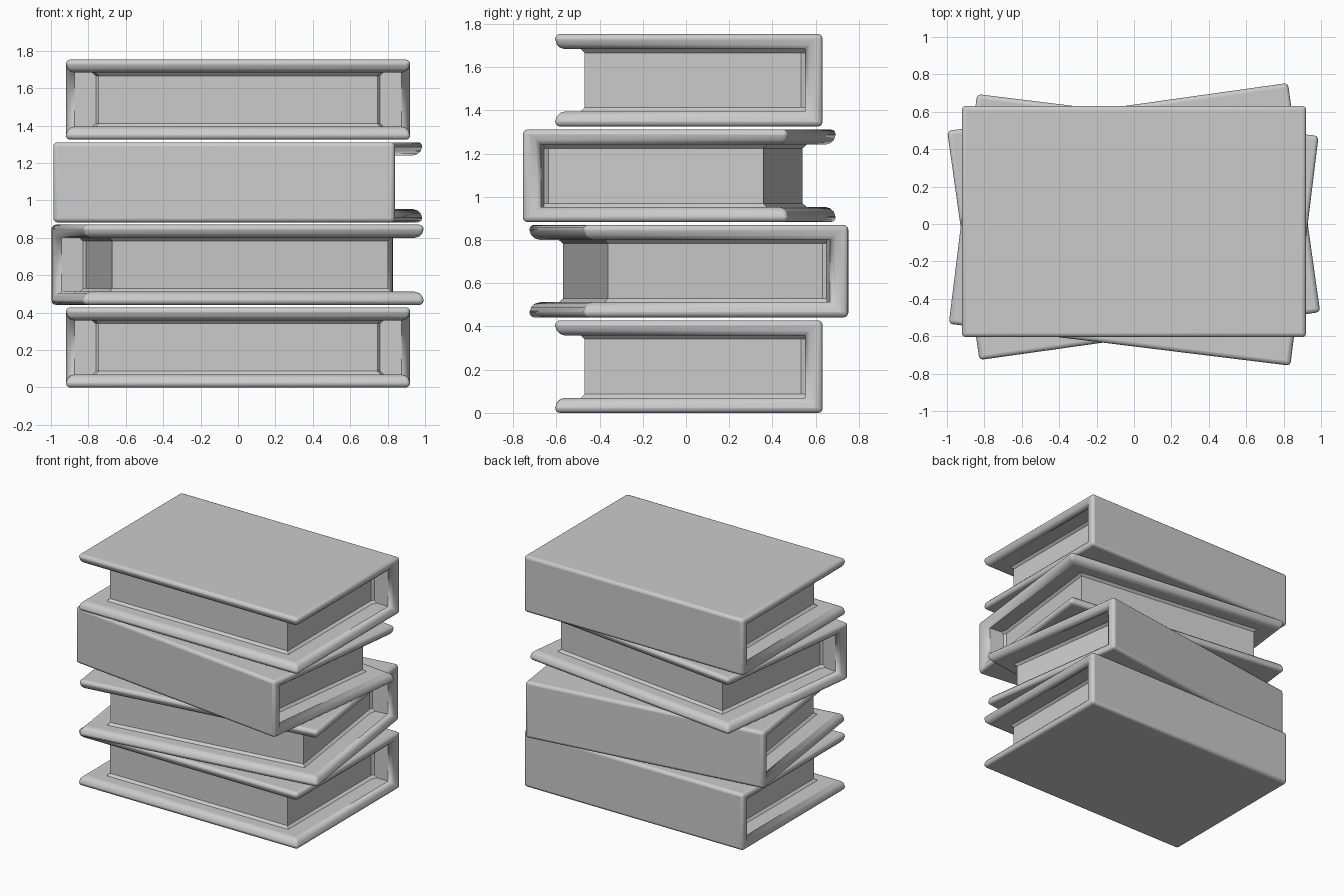
import bpy
import bmesh
from math import radians

if "Cube" in bpy.data.objects:
    bpy.data.objects.remove(bpy.data.objects["Cube"])

HALF_LEN, FRONT, BACK, HEIGHT = 0.92, -0.605, 0.632, 0.428
COVER, SPINE_IN = 0.07, 0.55


def finish(bm, name, loc, angle):
    bmesh.ops.recalc_face_normals(bm, faces=bm.faces)
    mesh = bpy.data.meshes.new(name)
    bm.to_mesh(mesh)
    bm.free()
    obj = bpy.data.objects.new(name, mesh)
    bpy.context.collection.objects.link(obj)
    obj.location = loc
    obj.rotation_euler.z = radians(angle)
    return obj


def smooth(obj):
    bpy.ops.object.select_all(action='DESELECT')
    obj.select_set(True)
    bpy.context.view_layer.objects.active = obj
    bpy.ops.object.shade_smooth_by_angle(angle=radians(35))


def loft(bm, rings):
    rings = [[bm.verts.new(p) for p in ring] for ring in rings]
    n = len(rings[0])
    for a, b in zip(rings, rings[1:]):
        for i in range(n):
            j = (i + 1) % n
            bm.faces.new((a[i], a[j], b[j], b[i]))
    bm.faces.new(rings[0])
    bm.faces.new(rings[-1])
    return rings


def make_cover(name, loc, angle):
    # C-shaped binding: two boards joined by the spine
    top = HEIGHT - COVER
    profile = [(FRONT, 0), (BACK, 0), (BACK, HEIGHT), (FRONT, HEIGHT),
               (FRONT, top), (SPINE_IN, top), (SPINE_IN, COVER), (FRONT, COVER)]
    bm = bmesh.new()
    left, right = loft(bm, [[(x, y, z) for y, z in profile]
                            for x in (-HALF_LEN, HALF_LEN)])
    weight = bm.edges.layers.float.new('bevel_weight_edge')
    # outer edges are slightly rounded, inner lips are rounder, inner corners stay sharp
    for e in bm.edges:
        e[weight] = 0.48
    for ring in (left, right):
        for i in (4, 5, 6):
            bm.edges.get((ring[i], ring[i + 1]))[weight] = 1.0
    for i, w in ((4, 1.0), (7, 1.0), (5, 0.0), (6, 0.0)):
        bm.edges.get((left[i], right[i]))[weight] = w
    obj = finish(bm, name, loc, angle)
    bev = obj.modifiers.new('rounded_edges', 'BEVEL')
    bev.limit_method = 'WEIGHT'
    bev.width = 0.045
    bev.segments = 3
    bev.use_clamp_overlap = False
    smooth(obj)


def make_pages(name, loc, angle):
    # page block flaring slightly where it meets boards and spine
    def outline(grow, z):
        x, y, f = 0.745 + grow, -0.47 - grow, 0.018
        pts = [(-x, y), (x, y), (x, SPINE_IN - f - grow), (x + f, SPINE_IN + 0.005)]
        pts += [(-x - f, SPINE_IN + 0.005), (-x, SPINE_IN - f - grow)]
        return [(px, py, z) for px, py in pts]

    lo, hi, f = COVER - 0.003, HEIGHT - COVER + 0.003, 0.02
    bm = bmesh.new()
    loft(bm, [outline(f, lo), outline(0, lo + f), outline(0, hi - f), outline(f, hi)])
    smooth(finish(bm, name, loc, angle))


# stack of four books: y offset, base height, turn
books = [('bottom', 0, 0, 0), ('second', 0, 0.442, 8),
         ('third', -0.018, 0.883, 173), ('top', 0, 1.325, 0)]
for label, y, z, angle in books:
    make_cover(label + '_book_cover', (0, y, z), angle)
    make_pages(label + '_book_pages', (0, y, z), angle)
